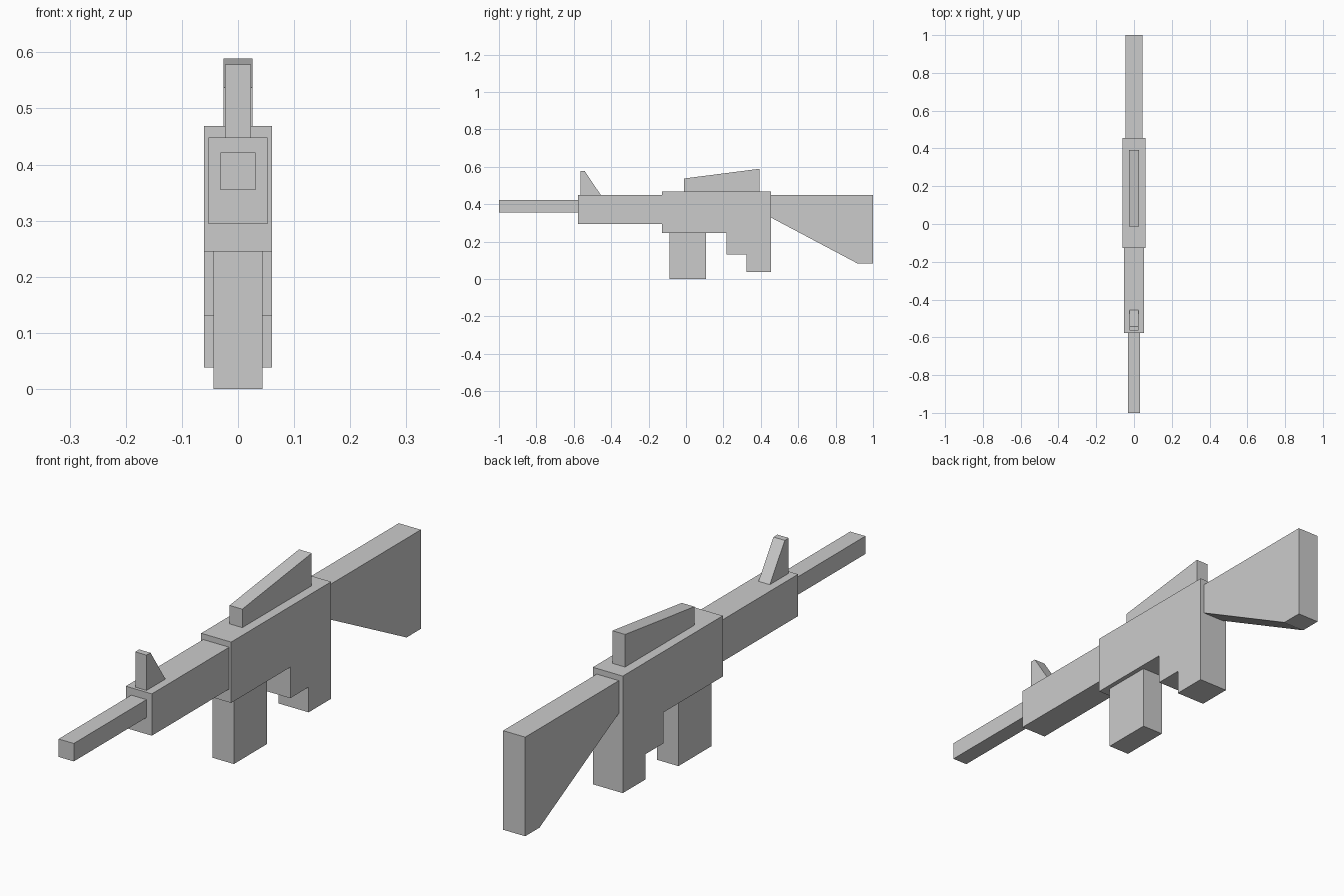
import bpy
import bmesh

cube = bpy.data.objects.get("Cube")
if cube:
    bpy.data.objects.remove(cube)

# Single plain grey material
GREY = (0.6, 0.6, 0.6, 1.0)
grey = bpy.data.materials.new("plain_grey")
grey.use_nodes = True
grey.diffuse_color = GREY
grey.node_tree.nodes["Principled BSDF"].inputs["Base Color"].default_value = GREY


def slab(name, half_width, profile):
    """Extrude a (y, z) side profile symmetrically across x."""
    bm = bmesh.new()
    face = bm.faces.new([bm.verts.new((-half_width, y, z)) for y, z in profile])
    side = bmesh.ops.extrude_face_region(bm, geom=[face])
    verts = [v for v in side["geom"] if isinstance(v, bmesh.types.BMVert)]
    bmesh.ops.translate(bm, verts=verts, vec=(2 * half_width, 0, 0))
    bmesh.ops.recalc_face_normals(bm, faces=bm.faces)
    mesh = bpy.data.meshes.new(name)
    bm.to_mesh(mesh)
    bm.free()
    mesh.materials.append(grey)
    obj = bpy.data.objects.new(name, mesh)
    bpy.context.collection.objects.link(obj)
    return obj


def box(name, half_width, y0, y1, z0, z1):
    return slab(name, half_width, [(y0, z0), (y1, z0), (y1, z1), (y0, z1)])


# Straight parts
box("barrel", 0.031, -1.0, -0.577, 0.355, 0.421)
box("handguard", 0.053, -0.577, -0.127, 0.294, 0.448)
box("magazine", 0.044, -0.087, 0.107, 0.0, 0.245)

# Receiver with the stepped grip hanging from its rear
slab("receiver_and_grip", 0.061, [
    (-0.127, 0.245), (0.217, 0.245), (0.217, 0.131), (0.324, 0.131),
    (0.324, 0.038), (0.455, 0.038), (0.455, 0.469), (-0.127, 0.469)])

# Tapered shoulder stock
slab("stock", 0.045, [
    (0.455, 0.328), (0.917, 0.083), (1.0, 0.083), (1.0, 0.448), (0.455, 0.448)])

# Wedge on top of the receiver and small front sight
slab("carry_handle", 0.026, [
    (-0.012, 0.469), (0.392, 0.469), (0.392, 0.589), (-0.012, 0.537)])
slab("front_sight", 0.023, [
    (-0.565, 0.448), (-0.455, 0.448), (-0.542, 0.578), (-0.565, 0.578)])
